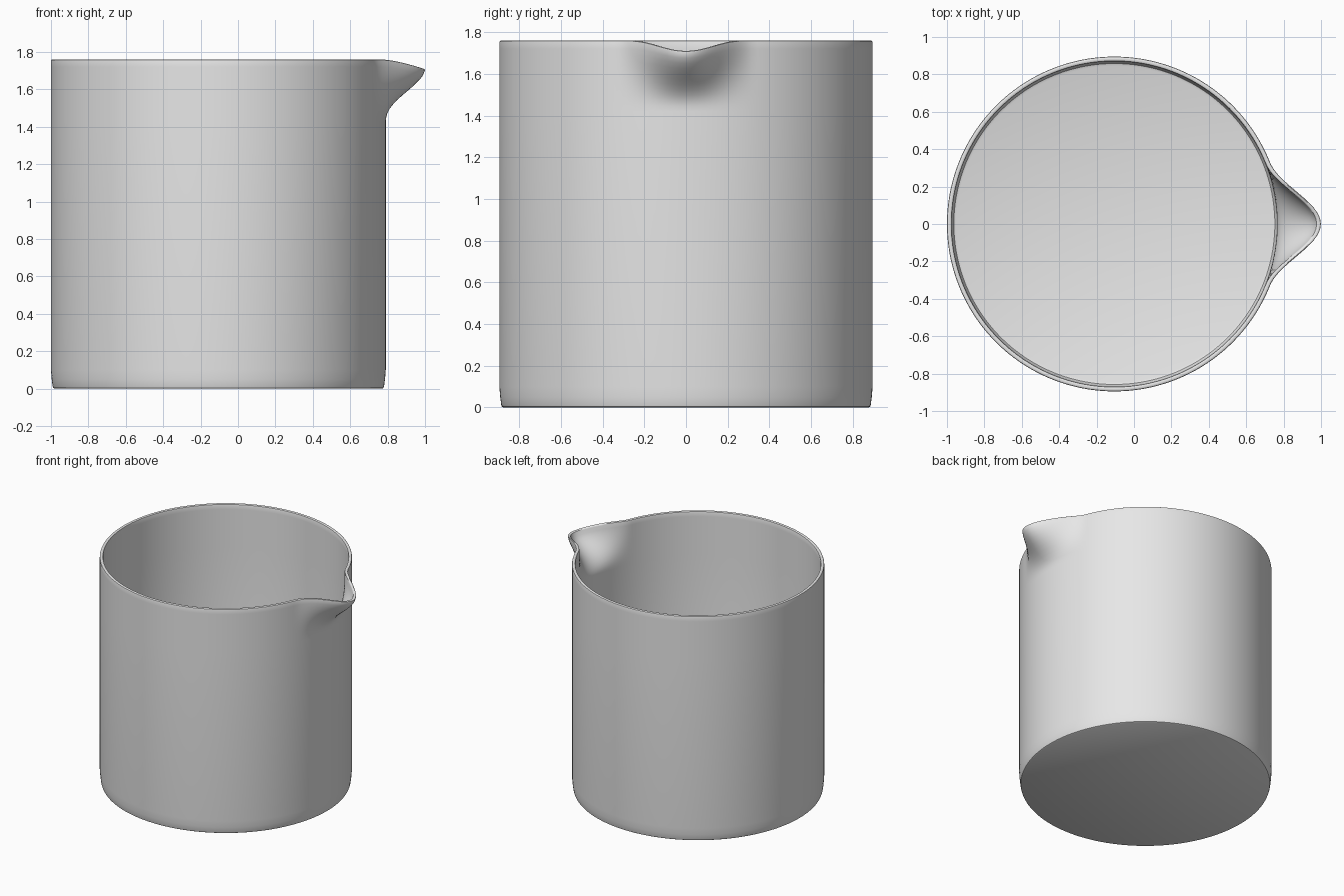
import bpy, bmesh
from math import cos, sin, pi, radians

cube = bpy.data.objects.get("Cube")
if cube:
    bpy.data.objects.remove(cube, do_unlink=True)

SEGMENTS = 192
CENTRE_X = -0.105
HEIGHT, SPOUT_START = 1.76, 1.42
SPOUT_REACH, SPOUT_HALF, LIP_DIP, DIP_HALF = 0.21, 0.33, 0.05, 0.27

# Plain grey material
grey = bpy.data.materials.new("plain grey")
grey.use_nodes = True
grey.diffuse_color = (0.8, 0.8, 0.8, 1)
shader = next(n for n in grey.node_tree.nodes if n.type == 'BSDF_PRINCIPLED')
shader.inputs["Base Color"].default_value = grey.diffuse_color


def bump(y, half):
    """Smooth hump across the spout."""
    return 0.5 + 0.5 * cos(pi * y / half) if abs(y) < half else 0.0


def vessel_point(r, z, a):
    """Point on the round wall, pulled outward and down near the spout."""
    x, y = CENTRE_X + r * cos(a), r * sin(a)
    if z > SPOUT_START and cos(a) > 0:
        t = (z - SPOUT_START) / (HEIGHT - SPOUT_START)
        rise = (t * t * (3 - 2 * t)) ** 1.3
        side = 0.895 * sin(a)
        x += SPOUT_REACH * rise * bump(side, SPOUT_HALF)
        z -= LIP_DIP * t * bump(side, DIP_HALF)
    return x, y, z


# Wall profile: base edge, outer wall, rounded rim, inner wall, floor fillet
spout_z = [SPOUT_START + 0.03 * i for i in range(12)]
profile = [(0.876, 0), (0.883, 0.004), (0.886, 0.012), (0.891, 0.05), (0.895, 0.1)]
profile += [(0.895, z) for z in spout_z]
profile += [(0.893, 1.757), (0.888, HEIGHT), (0.877, HEIGHT), (0.872, 1.757)]
profile += [(0.87, z) for z in reversed(spout_z)]
profile += [(0.87, 0.08), (0.866, 0.05), (0.858, 0.035), (0.845, 0.03)]

# Vessel: rings joined into a closed shell
bm = bmesh.new()
angles = [2 * pi * i / SEGMENTS for i in range(SEGMENTS)]
rings = [[bm.verts.new(vessel_point(r, z, a)) for a in angles] for r, z in profile]
for low, high in zip(rings, rings[1:]):
    for i in range(SEGMENTS):
        j = (i + 1) % SEGMENTS
        bm.faces.new((low[i], low[j], high[j], high[i]))
bm.faces.new(rings[0][::-1])
bm.faces.new(rings[-1])
bmesh.ops.recalc_face_normals(bm, faces=bm.faces)

mesh = bpy.data.meshes.new("pouring_cup")
bm.to_mesh(mesh)
bm.free()
mesh.materials.append(grey)
cup = bpy.data.objects.new("pouring_cup", mesh)
bpy.context.collection.objects.link(cup)

# Smooth shading with crisp edges
bpy.ops.object.select_all(action='DESELECT')
cup.select_set(True)
bpy.context.view_layer.objects.active = cup
bpy.ops.object.shade_smooth_by_angle(angle=radians(35))
